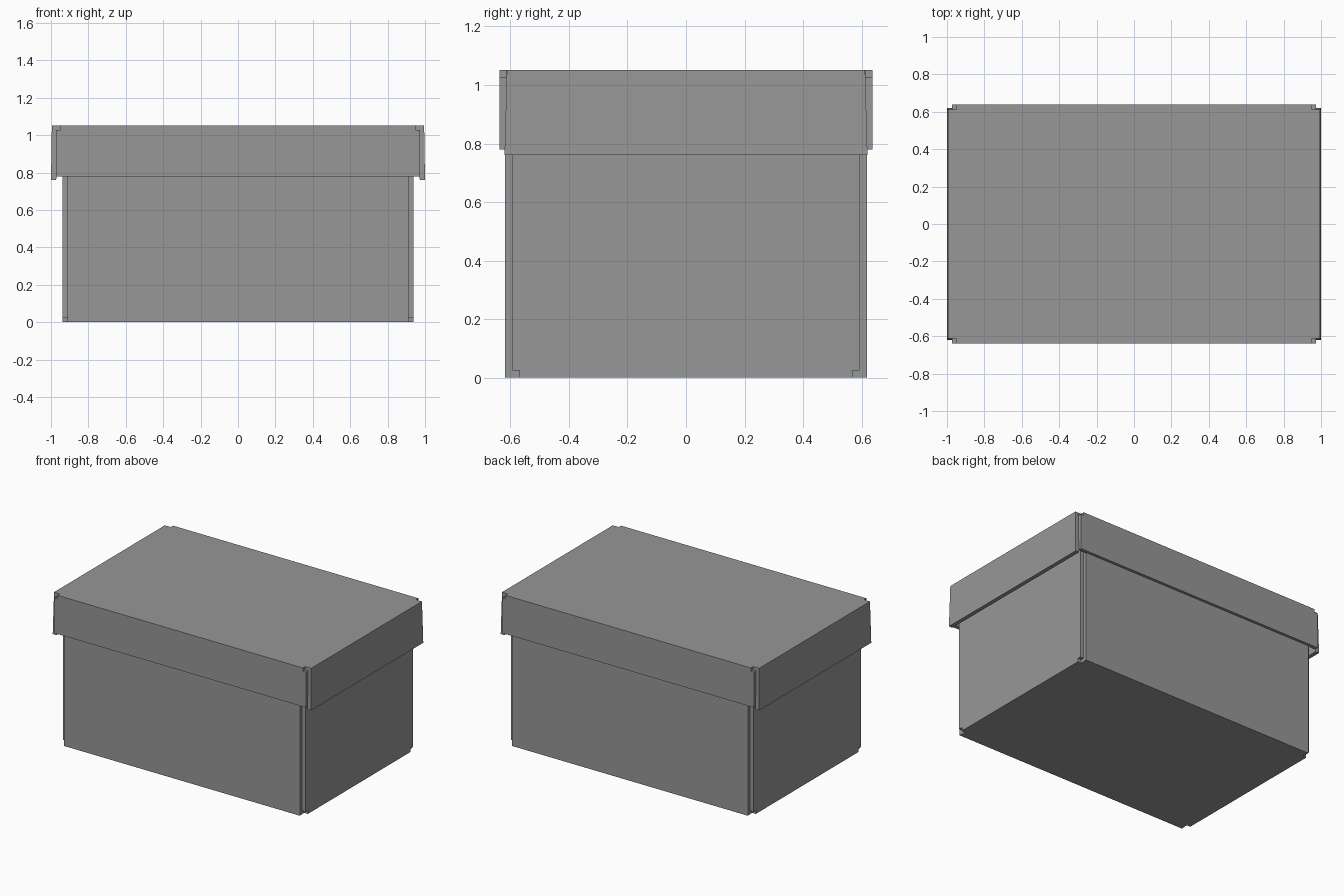
import bpy
import bmesh
from mathutils import Matrix

cube = bpy.data.objects.get("Cube")
if cube:
    bpy.data.objects.remove(cube, do_unlink=True)

GREY = (0.31, 0.31, 0.31, 1)
card = bpy.data.materials.new("grey_card")
card.use_nodes = True
card.diffuse_color = GREY
card.node_tree.nodes["Principled BSDF"].inputs["Base Color"].default_value = GREY


def panel(name, outline, thickness, matrix):
    """Extrude a flat outline along local z and place it."""
    bm = bmesh.new()
    face = bm.faces.new([bm.verts.new((u, v, 0)) for u, v in outline])
    ext = bmesh.ops.extrude_face_region(bm, geom=[face])
    bmesh.ops.translate(bm, vec=(0, 0, thickness),
                        verts=[v for v in ext["geom"] if isinstance(v, bmesh.types.BMVert)])
    bmesh.ops.transform(bm, matrix=matrix, verts=bm.verts)
    bmesh.ops.recalc_face_normals(bm, faces=bm.faces)
    mesh = bpy.data.meshes.new(name)
    bm.to_mesh(mesh)
    bm.free()
    mesh.materials.append(card)
    obj = bpy.data.objects.new(name, mesh)
    bpy.context.collection.objects.link(obj)
    return obj


def wall_outline(half, free_half, fold, free, notch=0):
    """Wall outline with its corners notched at the folded edge."""
    step = notch if fold < free else -notch
    right = [(half - notch, fold), (half - notch, fold + step),
             (half, fold + step), (free_half, free)]
    if not notch:
        right = [(half, fold), (free_half, free)]
    return right + [(-u, v) for u, v in reversed(right)]


def sheet(name, hx, hy, z, t):
    panel(name, [(-hx, -hy), (hx, -hy), (hx, hy), (-hx, hy)], t,
          Matrix.Translation((0, 0, z)))


def wall_pair(names, outline, inner, t, along_x, lean=0):
    """Two opposite walls, mirrored about the centre."""
    for name, s in zip(names, (-1, 1)):
        if along_x:
            m = Matrix(((1, 0, 0, 0), (0, 0, s, s * inner), (0, 1, 0, 0), (0, 0, 0, 1)))
        else:
            m = Matrix(((0, -s * lean, s, s * (inner + lean)), (1, 0, 0, 0),
                        (0, 1, 0, 0), (0, 0, 0, 1)))
        panel(name, outline, t, m)


# Box: base sheet and four folded walls with open corners
sheet("box_base", 0.91, 0.593, 0, 0.025)
wall_pair(("box_front", "box_back"), wall_outline(0.912, 0.912, 0, 1.01), 0.593, 0.026, True)
wall_pair(("box_right", "box_left"), wall_outline(0.593, 0.593, 0, 1.01, 0.025), 0.91, 0.028, False)

# Lid: top sheet, notched front and back flaps, slightly splayed side flaps
sheet("lid_top", 0.972, 0.613, 1.025, 0.026)
wall_pair(("lid_front", "lid_back"), wall_outline(0.972, 0.972, 1.051, 0.78, 0.023), 0.613, 0.025, True)
wall_pair(("lid_right", "lid_left"), wall_outline(0.612, 0.62, 1.051, 0.76), 0.968, 0.028, False, 0.016)
